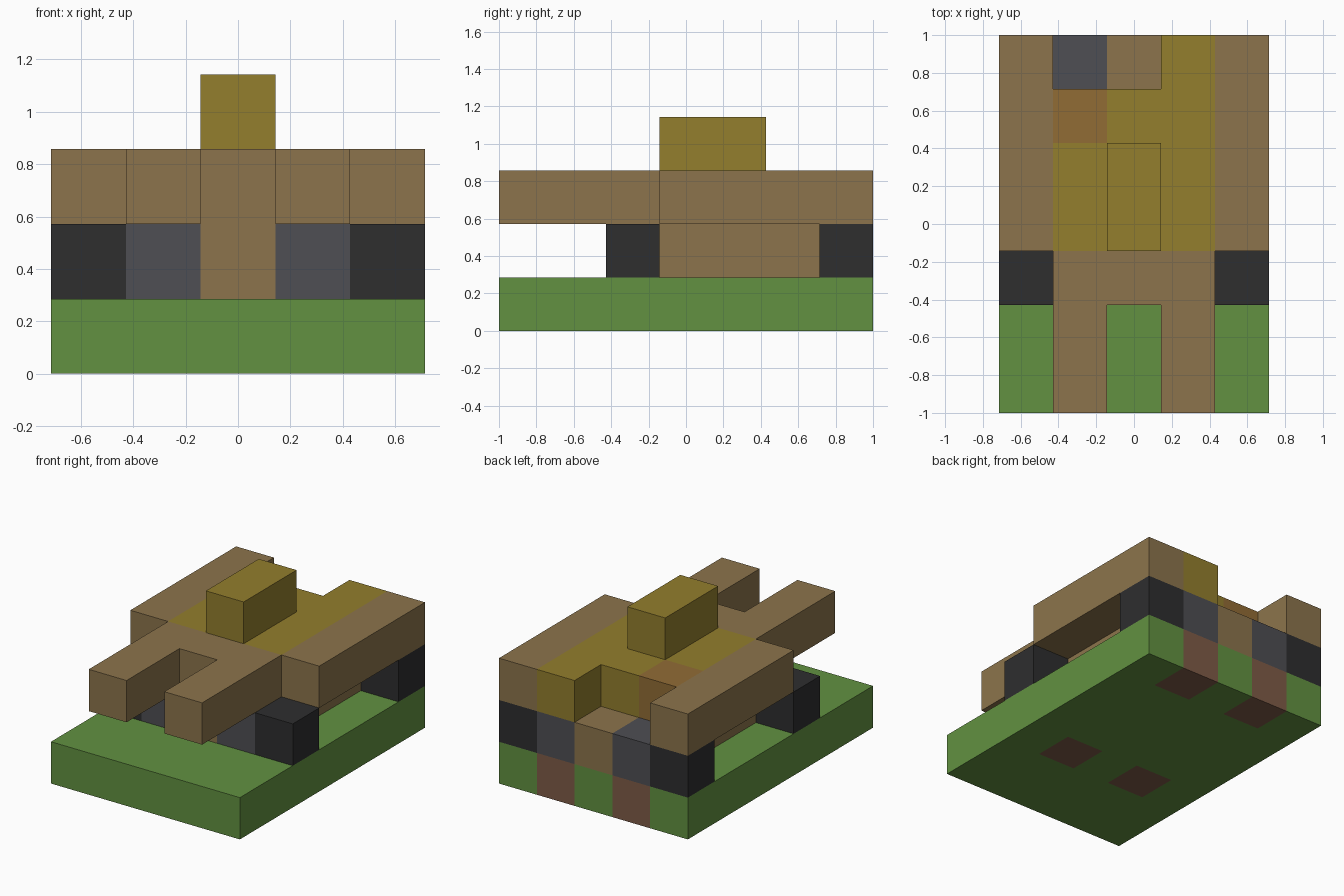
import bpy
import bmesh
from mathutils import Vector

if "Cube" in bpy.data.objects:
    bpy.data.objects.remove(bpy.data.objects["Cube"])

COLS, ROWS = 5, 7
U = 2 / ROWS  # size of one grid cell


def material(name, rgb):
    """Flat material from 0-255 display values."""
    c = [v / 255 for v in rgb]
    linear = [v / 12.92 if v < 0.04045 else ((v + 0.055) / 1.055) ** 2.4 for v in c] + [1]
    m = bpy.data.materials.new(name)
    m.use_nodes = True
    m.diffuse_color = linear
    bsdf = m.node_tree.nodes["Principled BSDF"]
    bsdf.inputs["Base Color"].default_value = linear
    bsdf.inputs["Roughness"].default_value = 0.9
    return m


GRASS = material("grass green", (98, 145, 65))
SOIL = material("soil brown", (126, 91, 71))
TAN = material("tan", (140, 116, 76))
OLIVE = material("olive", (147, 126, 45))
RUST = material("rust tan", (145, 108, 53))
GRAY = material("gray", (78, 78, 83))
BLACK = material("black", (46, 46, 47))


def place(col, row, level):
    return Vector(((col - COLS / 2) * U, (row - ROWS / 2) * U, level * U))


def slab(name, outline, level, *mats, split=False):
    """Extrude an outline of grid corners one cell upwards."""
    bm = bmesh.new()
    base = bm.faces.new([bm.verts.new(place(c, r, level)) for c, r in outline])
    top = bmesh.ops.extrude_face_region(bm, geom=[base])["geom"]
    bmesh.ops.translate(bm, vec=(0, 0, U),
                        verts=[g for g in top if isinstance(g, bmesh.types.BMVert)])
    if split:  # cut along the grid lines
        for axis, count in ((0, COLS), (1, ROWS)):
            normal = Vector((axis == 0, axis == 1, 0))
            for i in range(1, count):
                bmesh.ops.bisect_plane(bm, geom=bm.verts[:] + bm.edges[:] + bm.faces[:],
                                       plane_co=place(i, i, 0), plane_no=normal)
    bmesh.ops.recalc_face_normals(bm, faces=bm.faces)
    mesh = bpy.data.meshes.new(name)
    bm.to_mesh(mesh)
    bm.free()
    for m in mats:
        mesh.materials.append(m)
    obj = bpy.data.objects.new(name, mesh)
    bpy.context.collection.objects.link(obj)
    return obj


def rect(c0, r0, c1, r1):
    return [(c0, r0), (c1, r0), (c1, r1), (c0, r1)]


# Ground slab, with soil cells beneath the gray wheels
ground = slab("ground", rect(0, 0, COLS, ROWS), 0, GRASS, SOIL, split=True)
for face in ground.data.polygons:
    inside = face.center - face.normal * U / 2
    col = int(inside.x / U + COLS / 2)
    row = int(inside.y / U + ROWS / 2)
    face.material_index = int(col in (1, 3) and row in (2, 6))

# Lower hull, cross-shaped between the wheels
slab("lower_hull", [(2, 2), (3, 2), (3, 3), (4, 3), (4, 6), (3, 6),
                    (3, 7), (2, 7), (2, 6), (1, 6), (1, 3), (2, 3)], 1, TAN)

# Wheels and fenders on both sides
for side, outer, inner in (("right", 0, 1), ("left", 4, 3)):
    for end, row in (("front", 2), ("rear", 6)):
        slab(f"{end}_{side}_tire", rect(outer, row, outer + 1, row + 1), 1, BLACK)
        slab(f"{end}_{side}_wheel", rect(inner, row, inner + 1, row + 1), 1, GRAY)
    slab(f"{side}_fender", rect(outer, 3, outer + 1, 7), 2, TAN)

# Front fork with two prongs
slab("front_fork", [(1, 0), (2, 0), (2, 2), (3, 2), (3, 0), (4, 0), (4, 3), (1, 3)], 2, TAN)

# Upper deck, notched at the rear, with a rust coloured corner block
slab("deck", [(1, 3), (4, 3), (4, 7), (3, 7), (3, 6), (2, 6), (2, 5), (1, 5)], 2, OLIVE)
slab("deck_corner", rect(1, 5, 2, 6), 2, RUST)

# Cabin on top
slab("cabin", rect(2, 3, 3, 5), 3, OLIVE)
